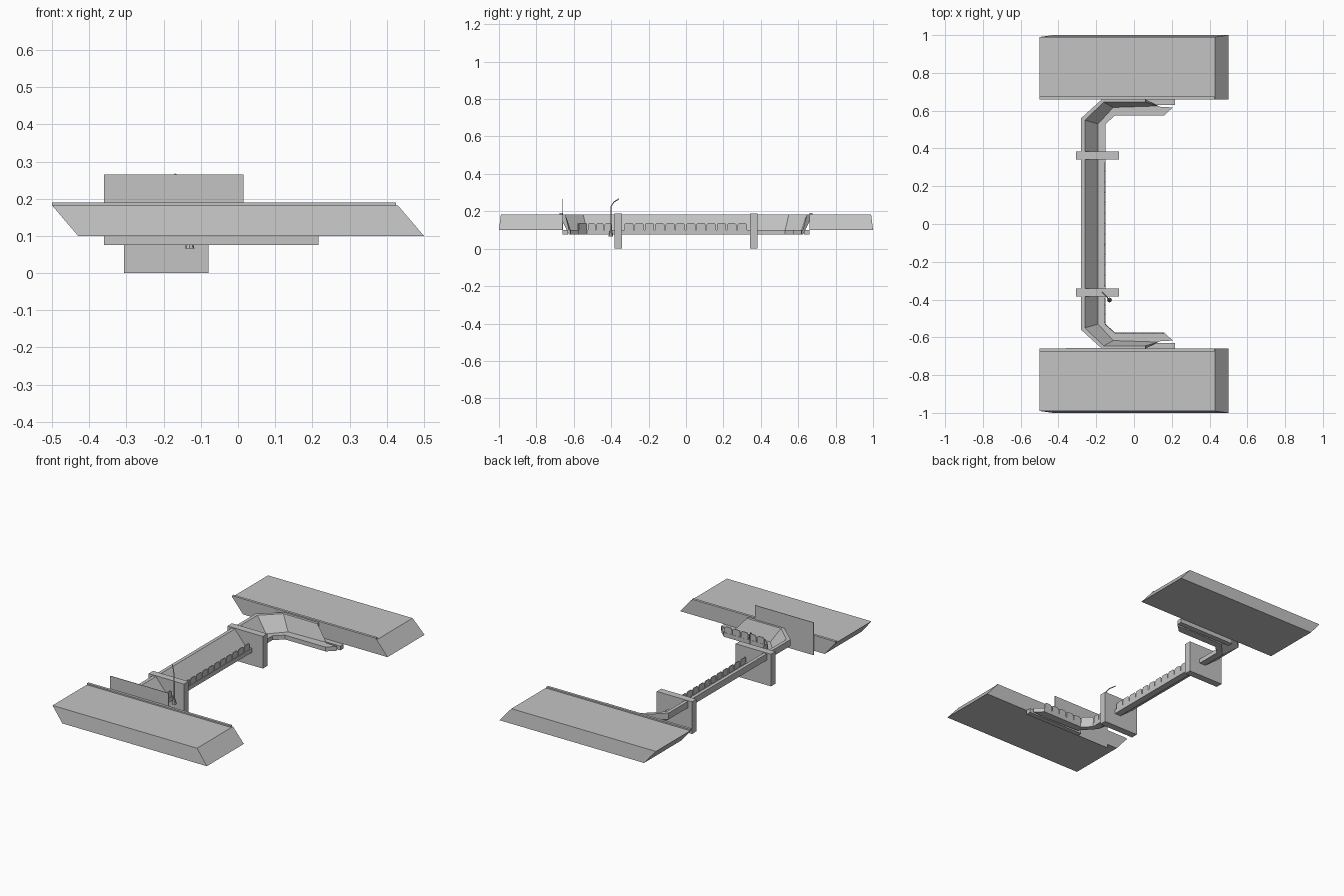
import bpy
import bmesh
from mathutils import Vector

default_cube = bpy.data.objects.get("Cube")
if default_cube:
    bpy.data.objects.remove(default_cube, do_unlink=True)

grey = bpy.data.materials.new("plain_grey")
grey.use_nodes = True
shade = (0.55, 0.55, 0.55, 1.0)
grey.diffuse_color = shade
grey.node_tree.nodes["Principled BSDF"].inputs["Base Color"].default_value = shade


def finish(name, bm):
    """Turn a bmesh into a named, grey, flat shaded object."""
    bmesh.ops.recalc_face_normals(bm, faces=bm.faces)
    mesh = bpy.data.meshes.new(name)
    bm.to_mesh(mesh)
    bm.free()
    mesh.materials.append(grey)
    obj = bpy.data.objects.new(name, mesh)
    bpy.context.scene.collection.objects.link(obj)
    return obj


def loft(name, rings):
    """Skin closed rings of equal length and cap both ends."""
    bm = bmesh.new()
    loops = [[bm.verts.new(p) for p in ring] for ring in rings]
    count = len(loops[0])
    for a, b in zip(loops, loops[1:]):
        for i in range(count):
            j = (i + 1) % count
            bm.faces.new((a[i], a[j], b[j], b[i]))
    bm.faces.new(loops[0])
    bm.faces.new(loops[-1])
    return finish(name, bm)


def box(name, xs, ys, zs):
    ring = [(xs[0], ys[0]), (xs[1], ys[0]), (xs[1], ys[1]), (xs[0], ys[1])]
    return loft(name, [[(x, y, z) for x, y in ring] for z in zs])


# End platforms with slanted ends, and the lip along their inner edge
for side, label in ((-1, "front"), (1, "back")):
    def slab(z, x0, x1, outer):
        return [(x0, side * 0.66, z), (x1, side * 0.66, z),
                (x1, side * outer, z), (x0, side * outer, z)]

    loft(label + "_platform", [slab(0.1, -0.43, 0.5, 1.0),
                               slab(0.182, -0.5, 0.43, 0.99)])
    box(label + "_platform_lip", (-0.5, 0.425),
        sorted((side * 0.66, side * 0.675)), (0.18, 0.19))

# C-shaped beam: plan lines of its edges, from the middle to the arm end
outer = [(-0.28, 0), (-0.28, 0.56), (-0.17, 0.66), (0.06, 0.66)]
crest = [(-0.26, 0), (-0.26, 0.55), (-0.16, 0.645), (0.06, 0.645)]
foot = [(-0.19, 0), (-0.19, 0.53), (-0.11, 0.617), (0.13, 0.625)]
ledge = [(-0.15, 0), (-0.15, 0.53), (-0.1, 0.575), (0.16, 0.575)]
section = [(outer, 0.182), (crest, 0.182), (foot, 0.1), (ledge, 0.1),
           (ledge, 0.075), (foot, 0.075), (outer, 0.145)]


def beam_ring(station, side):
    return [(line[station][0], side * line[station][1], z)
            for line, z in section]


loft("curved_beam", [beam_ring(s, -1) for s in (3, 2, 1)]
     + [beam_ring(s, 1) for s in (1, 2, 3)])

# Pointed ledge tips, low bars beside the platforms, and legs
for side, label in ((-1, "front"), (1, "back")):
    tip = [(0.12, 0.575), (0.16, 0.575), (0.205, 0.617), (0.12, 0.622)]
    loft(label + "_ledge_tip",
         [[(x, side * y, z) for x, y in tip] for z in (0.075, 0.1)])
    box(label + "_arm_bar", (-0.15, 0.217),
        sorted((side * 0.63, side * 0.66)), (0.075, 0.1))
    box(label + "_leg", (-0.307, -0.08),
        sorted((side * 0.342, side * 0.383)), (0, 0.187))

# Upright sign plate against the front platform
box("upright_plate", (-0.36, 0.015), (-0.66, -0.657), (0.075, 0.265))


def rail_row(name, start, end, count):
    """Row of small panels with clipped upper corners."""
    a, b = Vector((*start, 0.1)), Vector((*end, 0.1))
    step = (b - a) / count
    along = step.normalized()
    half = Vector((-along.y, along.x, 0)) * 0.002
    width = step.length - 0.005
    shape = [(0, 0), (width, 0), (width, 0.028), (width - 0.008, 0.037),
             (0.008, 0.037), (0, 0.028)]
    for i in range(count):
        base = a + step * i
        ring = [base + along * s + Vector((0, 0, h)) for s, h in shape]
        loft(f"{name}_{i + 1}",
             [[p - half for p in ring], [p + half for p in ring]])


rail_row("middle_rail_panel", (-0.154, -0.33), (-0.154, 0.33), 12)
rail_row("side_rail_panel", (-0.154, -0.525), (-0.154, -0.39), 3)
rail_row("corner_rail_panel", (-0.154, -0.53), (-0.1, -0.578), 1)
rail_row("arm_rail_panel", (-0.1, -0.578), (0.16, -0.578), 5)

# Thin bent post on a small foot
curve = bpy.data.curves.new("bent_post", "CURVE")
curve.dimensions = "3D"
curve.bevel_depth = 0.003
curve.bevel_resolution = 1
curve.use_fill_caps = True
path = [(-0.13, -0.402, 0.08), (-0.13, -0.402, 0.225),
        (-0.145, -0.385, 0.25), (-0.17, -0.36, 0.265)]
spline = curve.splines.new("POLY")
spline.points.add(len(path) - 1)
for point, co in zip(spline.points, path):
    point.co = (*co, 1)
curve.materials.append(grey)
bpy.context.scene.collection.objects.link(
    bpy.data.objects.new("bent_post", curve))

bm = bmesh.new()
bmesh.ops.create_cone(bm, cap_ends=True, segments=8,
                      radius1=0.013, radius2=0.004, depth=0.035)
bmesh.ops.translate(bm, verts=bm.verts, vec=(-0.13, -0.402, 0.083))
finish("post_foot", bm)
